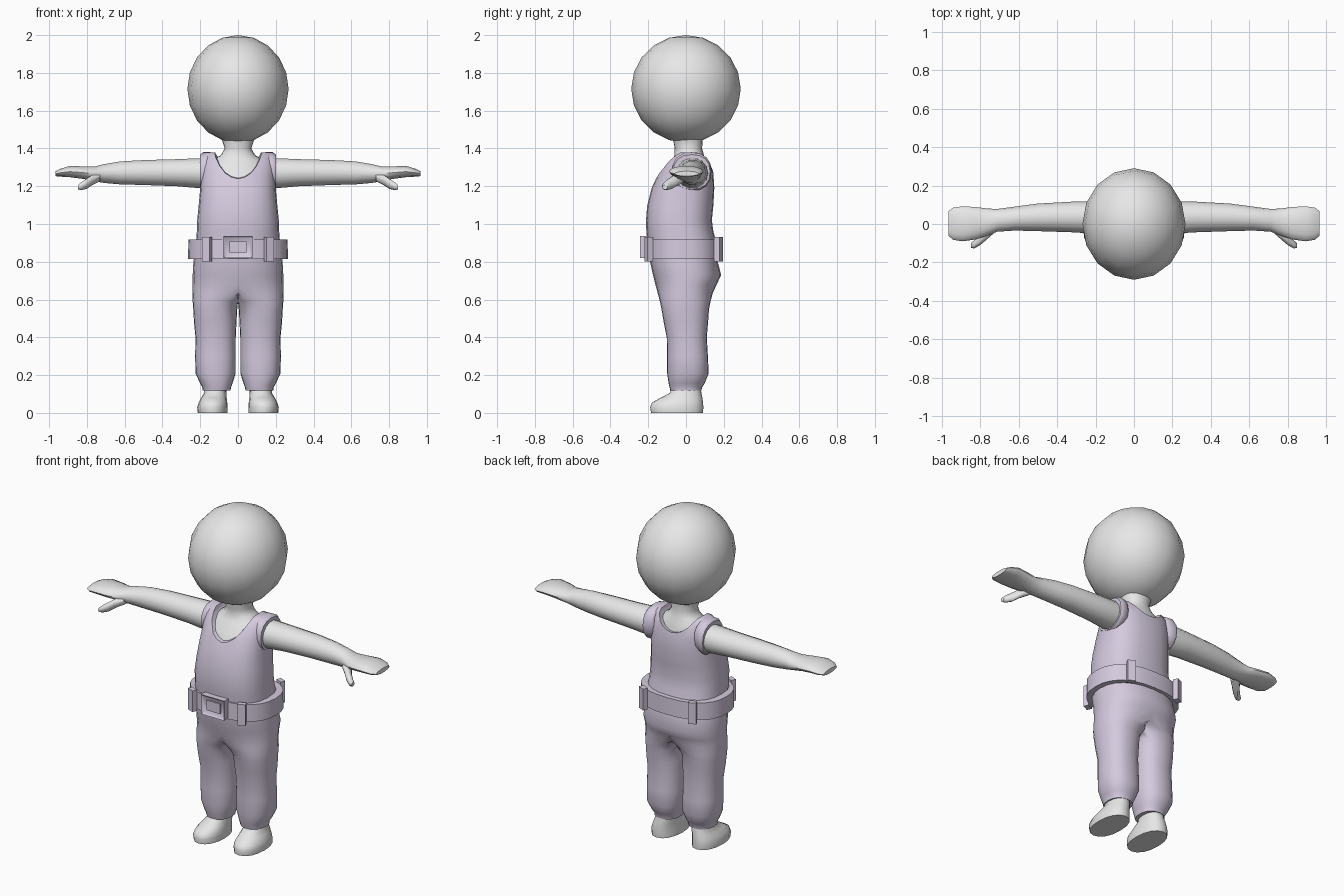
import bpy, bmesh, math
from mathutils import Vector

cube = bpy.data.objects.get("Cube")
if cube:
    bpy.data.objects.remove(cube, do_unlink=True)


def material(name, colour):
    m = bpy.data.materials.new(name)
    m.use_nodes = True
    m.diffuse_color = (*colour, 1)
    m.node_tree.nodes["Principled BSDF"].inputs["Base Color"].default_value = (*colour, 1)
    return m


SKIN = material("pale grey", (0.8, 0.8, 0.8))
CLOTH = material("lavender cloth", (0.66, 0.59, 0.73))
parts = []


def finish(name, bm, mat, mirror=False):
    bmesh.ops.recalc_face_normals(bm, faces=bm.faces)
    mesh = bpy.data.meshes.new(name)
    bm.to_mesh(mesh)
    bm.free()
    mesh.materials.append(mat)
    ob = bpy.data.objects.new(name, mesh)
    bpy.context.collection.objects.link(ob)
    if mirror:
        ob.modifiers.new("mirror", 'MIRROR')
    parts.append(ob)
    return ob


def power(v, p):
    return math.copysign(abs(v) ** (2 / p), v)


def loft(name, rings, mat, axis='z', n=16, p=2.0, mirror=False, half=False):
    """Skin rounded sections; each ring is (position, low a, high a, low b, high b)."""
    bm = bmesh.new()
    loops = []
    for pos, a0, a1, b0, b1 in rings:
        loop = []
        for i in range(n):
            t = math.tau * i / n
            a = (a0 + a1) / 2 + (a1 - a0) / 2 * power(math.cos(t), p)
            b = (b0 + b1) / 2 + (b1 - b0) / 2 * power(math.sin(t), p)
            if half:
                a = max(a, 0)
            co = {'z': (a, b, pos), 'x': (pos, a, b), 'y': (a, pos, b)}[axis]
            loop.append(bm.verts.new(co))
        loops.append(loop)
    for lo, hi in zip(loops, loops[1:]):
        for i in range(n):
            j = (i + 1) % n
            bm.faces.new((lo[i], lo[j], hi[j], hi[i]))
    bm.faces.new(loops[0])
    bm.faces.new(loops[-1])
    if half:  # open the centre seam so both halves weld into one body
        seam = [f for f in bm.faces if all(v.co.x < 1e-5 for v in f.verts)]
        bmesh.ops.delete(bm, geom=seam, context='FACES')
    return finish(name, bm, mat, mirror)


def box(name, centre, size, mat, turn=0, recess=None):
    bm = bmesh.new()
    bmesh.ops.create_cube(bm, size=1)
    bmesh.ops.scale(bm, vec=size, verts=bm.verts)
    if recess:
        bm.normal_update()
        front = [f for f in bm.faces if f.normal.y < -0.9]
        bmesh.ops.inset_region(bm, faces=front, thickness=recess)
        bmesh.ops.translate(bm, verts=front[0].verts, vec=(0, recess * 0.7, 0))
    ob = finish(name, bm, mat)
    ob.location = centre
    ob.rotation_euler.z = turn
    return ob


# Head
bm = bmesh.new()
bmesh.ops.create_uvsphere(bm, u_segments=16, v_segments=10, radius=1)
for v in bm.verts:
    v.co = Vector((v.co.x * 0.268, v.co.y * 0.29, 1.715 + v.co.z * 0.285))
finish("head", bm, SKIN)

# Chest and neck
loft("chest_and_neck", [
    (1.10, -.18, .18, -.185, .125), (1.22, -.175, .175, -.15, .13),
    (1.29, -.17, .17, -.115, .12), (1.335, -.14, .14, -.075, .105),
    (1.365, -.09, .09, -.06, .095), (1.40, -.07, .07, -.06, .085),
    (1.46, -.09, .09, -.07, .09)], SKIN, n=20, p=2.2)

# Tank top, with the neckline cut out
shirt = loft("tank_top", [
    (.87, -.225, .225, -.20, .17), (.96, -.218, .218, -.21, .145),
    (1.02, -.216, .216, -.212, .137), (1.10, -.208, .208, -.205, .145),
    (1.19, -.20, .20, -.182, .15), (1.27, -.197, .197, -.145, .145),
    (1.33, -.196, .196, -.105, .128), (1.365, -.19, .19, -.065, .10),
    (1.378, -.18, .18, -.04, .07)], CLOTH, n=24, p=2.5)
cutter = loft("neckline_cutter", [
    (-.3, -.135, .135, 1.215, 1.63), (.3, -.135, .135, 1.32, 1.63)], CLOTH, 'y', n=24)
cutter.hide_render = True
mod = shirt.modifiers.new("neckline", 'BOOLEAN')
mod.operation, mod.solver, mod.object = 'DIFFERENCE', 'EXACT', cutter
bpy.context.view_layer.update()
cut = shirt.evaluated_get(bpy.context.evaluated_depsgraph_get())
shirt_mesh = bpy.data.meshes.new_from_object(cut)
shirt.modifiers.clear()
shirt.data = shirt_mesh
parts.remove(cutter)
bpy.data.objects.remove(cutter, do_unlink=True)

# Shoulder straps around the armholes
loft("armhole_straps", [
    (.135, -.06, .115, 1.20, 1.368), (.147, -.068, .125, 1.19, 1.38),
    (.185, -.075, .135, 1.175, 1.38), (.20, -.068, .128, 1.183, 1.368)],
    CLOTH, 'x', n=16, p=2.3, mirror=True)

# Arms with flat mitten hands
loft("arms", [
    (.13, -.05, .115, 1.20, 1.345), (.21, -.05, .118, 1.188, 1.35),
    (.32, -.043, .116, 1.198, 1.345), (.50, -.037, .106, 1.205, 1.34),
    (.62, -.034, .09, 1.208, 1.333), (.71, -.04, .078, 1.216, 1.318),
    (.76, -.06, .08, 1.226, 1.305), (.82, -.08, .088, 1.238, 1.306),
    (.89, -.09, .092, 1.247, 1.308), (.94, -.082, .085, 1.25, 1.293),
    (.965, -.06, .066, 1.253, 1.28)], SKIN, 'x', n=14, mirror=True)
loft("thumbs", [
    (.73, -.05, .0, 1.225, 1.27), (.77, -.085, -.015, 1.205, 1.262),
    (.80, -.11, -.055, 1.185, 1.242), (.83, -.127, -.085, 1.178, 1.222),
    (.846, -.125, -.098, 1.182, 1.208)], SKIN, 'x', n=10, mirror=True)

# Trousers: one half from cuff to waist, welded at the centre
loft("trousers", [
    (.118, .04, .187, -.083, .082), (.135, .037, .188, -.087, .085),
    (.155, .03, .20, -.092, .098), (.21, .012, .225, -.10, .12),
    (.30, .012, .227, -.10, .116), (.40, .012, .225, -.102, .11),
    (.48, .008, .233, -.118, .117), (.55, .004, .237, -.13, .122),
    (.59, -.03, .24, -.138, .13), (.635, -.15, .24, -.15, .142),
    (.68, -.24, .24, -.162, .163), (.73, -.24, .24, -.175, .186),
    (.80, -.236, .236, -.19, .168), (.88, -.225, .225, -.195, .165)],
    CLOTH, n=24, p=2.3, mirror=True, half=True)

# Feet
loft("feet", [
    (0, .055, .213, -.185, .09), (.03, .055, .216, -.19, .092),
    (.055, .057, .208, -.18, .09), (.08, .06, .195, -.135, .087),
    (.105, .062, .18, -.085, .082), (.15, .062, .178, -.07, .075)],
    SKIN, n=16, p=2.2, mirror=True)

# Belt, loops and buckle
loft("belt", [
    (.815, -.265, .265, -.212, .187), (.917, -.262, .262, -.212, .185)],
    CLOTH, n=28, p=2.4)
for side in (-1, 1):
    for place, y, face in (("front", -.198, 1), ("back", .172, -1)):
        box(f"belt_loop_{place}_{'left' if side > 0 else 'right'}",
            (side * .165, y, .866), (.045, .03, .128), CLOTH, side * face * .42)
box("buckle_frame", (0, -.218, .878), (.155, .05, .118), CLOTH, recess=.022)
box("buckle_plate", (0, -.226, .878), (.09, .02, .06), CLOTH)

# Soft shading with crisp edges
bpy.ops.object.select_all(action='DESELECT')
for ob in parts:
    ob.select_set(True)
bpy.context.view_layer.objects.active = parts[0]
bpy.ops.object.shade_smooth_by_angle(angle=math.radians(48))
